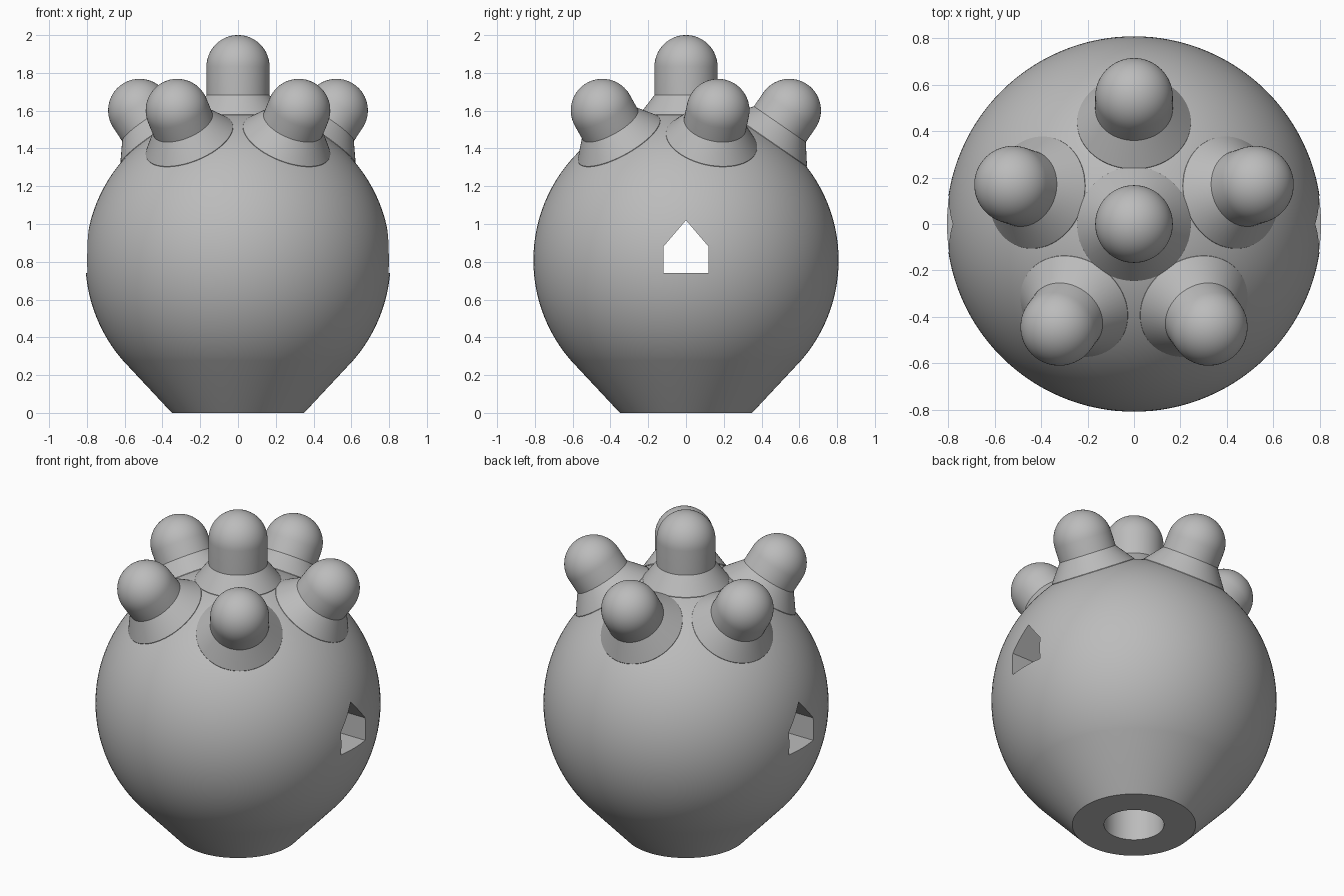
import bpy, bmesh
from math import sin, cos, pi, sqrt, radians
from mathutils import Matrix, Vector

old = bpy.data.objects.get("Cube")
if old:
    bpy.data.objects.remove(old, do_unlink=True)

grey = bpy.data.materials.new("plain grey")
grey.use_nodes = True
grey.diffuse_color = (0.5, 0.5, 0.5, 1)
grey.node_tree.nodes["Principled BSDF"].inputs["Base Color"].default_value = (0.5, 0.5, 0.5, 1)

RADIUS = 0.808
CENTRE = Vector((0, 0, 0.808))


def add_object(name, bm):
    bmesh.ops.recalc_face_normals(bm, faces=bm.faces)
    mesh = bpy.data.meshes.new(name)
    bm.to_mesh(mesh)
    bm.free()
    mesh.materials.append(grey)
    obj = bpy.data.objects.new(name, mesh)
    bpy.context.collection.objects.link(obj)
    return obj


def lathe(name, profile, steps):
    """Revolve (radius, height) points around z into a closed solid."""
    bm = bmesh.new()
    verts = [bm.verts.new((r, 0, z)) for r, z in profile]
    edges = [bm.edges.new(pair) for pair in zip(verts, verts[1:])]
    bmesh.ops.spin(bm, geom=verts + edges, axis=(0, 0, 1), cent=(0, 0, 0),
                   angle=2 * pi, steps=steps, use_duplicate=False)
    bmesh.ops.remove_doubles(bm, verts=bm.verts, dist=0.0001)
    return add_object(name, bm)


def activate(obj):
    bpy.ops.object.select_all(action='DESELECT')
    obj.select_set(True)
    bpy.context.view_layer.objects.active = obj


def smooth(obj):
    activate(obj)
    bpy.ops.object.shade_smooth_by_angle(angle=radians(25))


def arc(radius, height, start, end, count):
    """Points on a circle, angles measured from the upward axis."""
    angles = [start + (end - start) * i / count for i in range(count + 1)]
    return [(radius * sin(a), height + radius * cos(a)) for a in angles]


# Round body with a conical foot and a bore from below
foot_join = radians(131)
body = lathe("body", [(0, 0.85), (0.17, 0.85), (0.17, 0), (0.35, 0)]
             + arc(RADIUS, CENTRE.z, foot_join, 0, 56), 128)

# House-shaped tunnel running side to side
outline = [(-0.12, 0.74), (0.12, 0.74), (0.12, 0.88), (0, 1.02), (-0.12, 0.88)]
bm = bmesh.new()
end = bm.faces.new([bm.verts.new((-1, y, z)) for y, z in outline])
side = bmesh.ops.extrude_face_region(bm, geom=[end])
bmesh.ops.translate(bm, vec=(2, 0, 0),
                    verts=[v for v in side["geom"] if isinstance(v, bmesh.types.BMVert)])
cutter = add_object("tunnel_cutter", bm)
cutter.hide_render = True

cut = body.modifiers.new("tunnel", 'BOOLEAN')
cut.operation = 'DIFFERENCE'
cut.solver = 'EXACT'
cut.object = cutter
activate(body)
bpy.ops.object.modifier_apply(modifier=cut.name)
bpy.data.objects.remove(cutter, do_unlink=True)
smooth(body)


# Domed pegs on flared collars, pointing away from the body's centre
def add_peg(name, cap_height, tilt, turn):
    r, base, collar = 0.167, 0.245, 0.875
    seat = sqrt(RADIUS ** 2 - base ** 2)
    profile = [(0, seat - 0.05), (base, seat - 0.05), (base, seat + 0.003), (r, collar)]
    profile += arc(r, cap_height, pi / 2, 0, 16)
    peg = lathe(name, profile, 64)
    peg.data.transform(Matrix.Translation(CENTRE) @ Matrix.Rotation(turn, 4, 'Z')
                       @ Matrix.Rotation(tilt, 4, 'Y'))
    smooth(peg)


add_peg("top_peg", 2 - 0.167 - CENTRE.z, 0, 0)
for i in range(5):
    add_peg(f"side_peg_{i + 1}", 0.964, radians(34.6), radians(90 + 72 * i))
